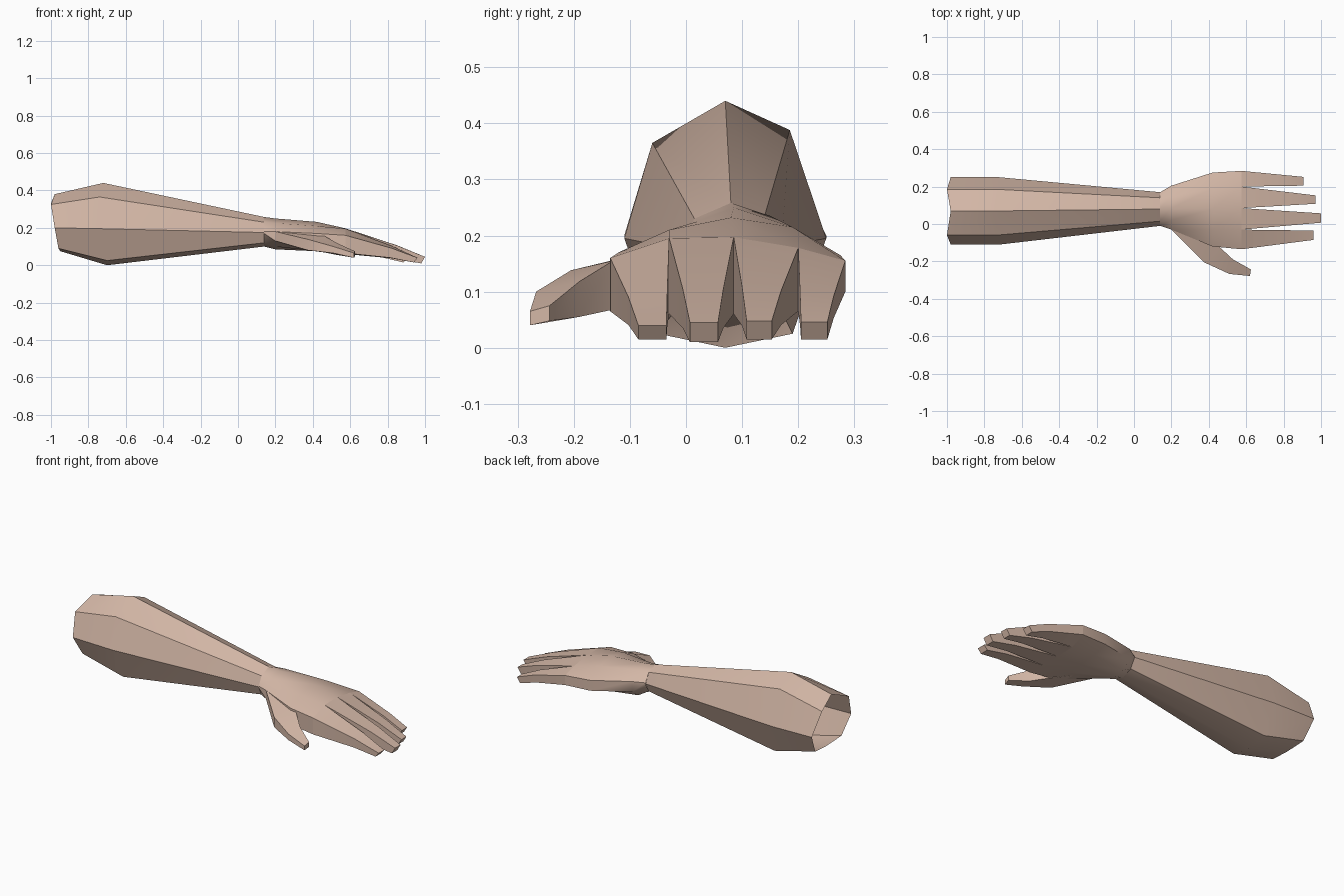
import bpy, bmesh, math

if "Cube" in bpy.data.objects:
    bpy.data.objects.remove(bpy.data.objects["Cube"])

skin = bpy.data.materials.new("warm skin")
skin.diffuse_color = (0.65, 0.47, 0.38, 1)
skin.use_nodes = True
skin.node_tree.nodes["Principled BSDF"].inputs["Base Color"].default_value = skin.diffuse_color


def loft(bm, rings, start=False, end=False):
    """Skin a list of equal-length point rings, optionally capping the ends."""
    loops = [[bm.verts.new(p) for p in ring] for ring in rings]
    n = len(loops[0])
    for a, b in zip(loops, loops[1:]):
        for i in range(n):
            j = (i + 1) % n
            bm.faces.new((a[i], a[j], b[j], b[i]))
    if start:
        bm.faces.new(loops[0])
    if end:
        bm.faces.new(loops[-1])


def finish(name, bm, angle=32):
    bmesh.ops.recalc_face_normals(bm, faces=bm.faces[:])
    me = bpy.data.meshes.new(name)
    bm.to_mesh(me)
    bm.free()
    me.materials.append(skin)
    me.shade_smooth()
    me.set_sharp_from_angle(angle=math.radians(angle))
    ob = bpy.data.objects.new(name, me)
    bpy.context.collection.objects.link(ob)
    return ob


def lerp(a, b, t):
    return a + (b - a) * t


# forearm: eight-sided tube, open at the elbow, narrowing to the wrist
arm_y = [-0.11, -0.06, 0.07, 0.185, 0.25, 0.19, 0.07, -0.05]
elbow = list(zip([-.98, -1, -.98, -1, -.98, -.96, -.95, -.96], arm_y,
                 [.20, .325, .38, .33, .20, .09, .075, .09]))
bulge = list(zip([-.72, -.74, -.72, -.73, -.72, -.70, -.70, -.70], arm_y,
                 [.195, .365, .44, .388, .195, .025, 0, .025]))
wrist = list(zip([.14] * 8, [-.01, .015, .08, .14, .17, .14, .08, .02],
                 [.175, .23, .258, .235, .18, .125, .10, .12]))
bm = bmesh.new()
loft(bm, [elbow, bulge, wrist])
finish("forearm", bm)


# palm: cross-sections with five columns, top row then bottom row
def section(x, ys, tops, bottoms):
    upper = [(x, y, z) for y, z in zip(ys, tops)]
    lower = [(x, y, z) for y, z in zip(ys, bottoms)]
    return upper + lower[::-1]


knuckle_y = [-.135, -.03, .085, .20, .284]
knuckle_top = [.16, .195, .197, .178, .155]
knuckle_low = [.065, .06, .06, .065, .10]
bm = bmesh.new()
loft(bm, [
    section(.14, [-.01, .015, .08, .14, .17], [.18, .23, .258, .235, .185], [.17, .12, .10, .125, .175]),
    section(.20, [-.03, .02, .085, .15, .205], [.18, .225, .25, .235, .19], [.13, .10, .085, .09, .13]),
    section(.42, [-.12, -.03, .08, .19, .275], [.17, .21, .232, .215, .165], [.075, .075, .075, .08, .105]),
    section(.575, knuckle_y, knuckle_top, knuckle_low),
], end=True)
finish("palm", bm, 40)

# fingers: tapering four-sided lofts from each knuckle span to a blunt tip
tips = [("index_finger", .96, -.085, -.035, .015, .04),
        ("middle_finger", 1.0, .007, .057, .010, .045),
        ("ring_finger", .97, .108, .153, .015, .048),
        ("little_finger", .905, .205, .252, .015, .046)]
for i, (name, tx, y0, y1, zb, zt) in enumerate(tips):
    base = [(.575, knuckle_y[i], knuckle_top[i]), (.575, knuckle_y[i + 1], knuckle_top[i + 1]),
            (.575, knuckle_y[i + 1], knuckle_low[i + 1]), (.575, knuckle_y[i], knuckle_low[i])]
    tip = [(tx, y0, zt), (tx, y1, zt), (tx - .02, y1, zb), (tx - .02, y0, zb)]
    mid = []
    for k, (a, b) in enumerate(zip(base, tip)):
        p = [lerp(u, v, .65) for u, v in zip(a, b)]
        p[2] += .008
        mid.append(p)
    bm = bmesh.new()
    loft(bm, [base, mid, tip], end=True)
    finish(name, bm)

# thumb: starts inside the palm; each step is outer then inner (x, y, top, bottom)
steps = [((.20, -.03, .18, .13), (.30, .03, .21, .09)),
         ((.375, -.205, .138, .08), (.465, -.13, .155, .068)),
         ((.51, -.267, .10, .065), (.53, -.19, .118, .055)),
         ((.62, -.278, .065, .04), (.625, -.243, .075, .048))]
bm = bmesh.new()
loft(bm, [[(o[0], o[1], o[2]), (n[0], n[1], n[2]), (n[0], n[1], n[3]), (o[0], o[1], o[3])]
          for o, n in steps], start=True, end=True)
finish("thumb", bm, 40)
